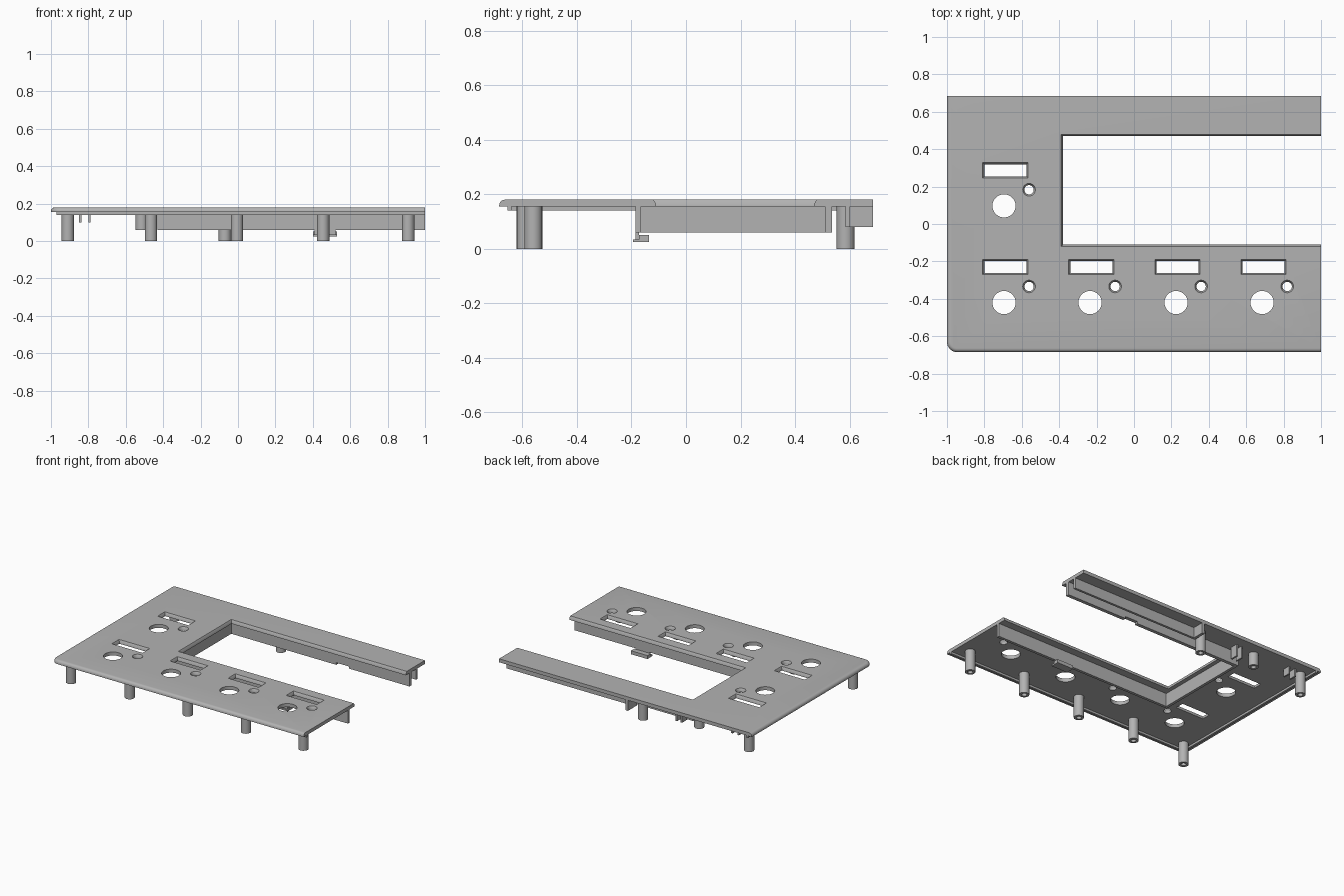
import bpy, bmesh, math
from mathutils import Matrix

old = bpy.data.objects.get("Cube")
if old:
    bpy.data.objects.remove(old)

TOP, UNDER = 0.18, 0.155
BACK = 0.685

grey = bpy.data.materials.new("panel grey")
grey.use_nodes = True
colour = (0.45, 0.45, 0.45, 1)
grey.diffuse_color = colour
grey.node_tree.nodes["Principled BSDF"].inputs["Base Color"].default_value = colour


def finish(name, bm, smooth=False):
    bmesh.ops.recalc_face_normals(bm, faces=bm.faces)
    mesh = bpy.data.meshes.new(name)
    bm.to_mesh(mesh)
    bm.free()
    obj = bpy.data.objects.new(name, mesh)
    bpy.context.collection.objects.link(obj)
    mesh.materials.append(grey)
    if smooth:
        shade(obj)
    return obj


def shade(obj):
    bpy.ops.object.select_all(action='DESELECT')
    obj.select_set(True)
    bpy.context.view_layer.objects.active = obj
    bpy.ops.object.shade_smooth_by_angle(angle=math.radians(35))


def add_box(bm, x0, x1, y0, y1, z0, z1):
    mid = Matrix.Translation(((x0 + x1) / 2, (y0 + y1) / 2, (z0 + z1) / 2))
    size = Matrix.Diagonal((x1 - x0, y1 - y0, z1 - z0, 1))
    return bmesh.ops.create_cube(bm, size=1, matrix=mid @ size)


def boxes(name, *specs):
    bm = bmesh.new()
    for spec in specs:
        add_box(bm, *spec)
    return finish(name, bm)


def loft(bm, rings):
    """Closed solid through a stack of equal-sided rings."""
    loops = [[bm.verts.new(p) for p in ring] for ring in rings]
    n = len(loops[0])
    for a, b in zip(loops, loops[1:]):
        for i in range(n):
            j = (i + 1) % n
            bm.faces.new((a[i], a[j], b[j], b[i]))
    bm.faces.new(loops[0][::-1])
    bm.faces.new(loops[-1])


def circle(x, y, r, z, n=32):
    return [(x + r * math.cos(math.tau * i / n), y + r * math.sin(math.tau * i / n), z)
            for i in range(n)]


def rect(x0, x1, y0, y1, z, grow=0):
    x0, x1, y0, y1 = x0 - grow, x1 + grow, y0 - grow, y1 + grow
    return [(x0, y0, z), (x1, y0, z), (x1, y1, z), (x0, y1, z)]


# Chamfered profile used by cutters: height and growth
CUT = [(0.12, 0), (0.165, 0), (TOP, 0.009), (0.2, 0.009)]

# Face plate, rounded along the front and left edges
bm = bmesh.new()
add_box(bm, -1, 1, -BACK, BACK, UNDER, TOP)
corner = [e for e in bm.edges
          if all(v.co.x < -0.9 and v.co.y < -0.6 for v in e.verts)]
bmesh.ops.bevel(bm, geom=corner, offset=0.055, segments=8, profile=0.5, affect='EDGES')
rounded = [e for e in bm.edges if all(v.co.z > TOP - 0.001 for v in e.verts)
           and not all(v.co.x > 0.99 for v in e.verts)
           and not all(v.co.y > BACK - 0.01 for v in e.verts)]
bmesh.ops.bevel(bm, geom=rounded, offset=0.02, segments=5, profile=0.5, affect='EDGES')
plate = finish("face_plate", bm)

# Cutter for screen opening, slots, button holes and lamp holes
bm = bmesh.new()
loft(bm, [rect(-0.38, 1.2, -0.11, 0.47, z, g) for z, g in CUT])
stations = [(-0.695 + 0.46 * i, -0.42) for i in range(4)] + [(-0.695, 0.097)]
for x, y in stations:
    loft(bm, [rect(x - 0.105, x + 0.12, y + 0.158, y + 0.222, z, g) for z, g in CUT])
    loft(bm, [circle(x, y, 0.062, z) for z in (0.12, 0.2)])
    loft(bm, [circle(x + 0.134, y + 0.086, 0.025 + g, z, 24) for z, g in CUT])
cutter = finish("hole_cutter", bm)
cutter.hide_render = True
mod = plate.modifiers.new("holes", 'BOOLEAN')
mod.operation = 'DIFFERENCE'
mod.solver = 'EXACT'
mod.object = cutter
bpy.context.view_layer.objects.active = plate
bpy.ops.object.modifier_apply(modifier=mod.name)
bpy.data.objects.remove(cutter)
shade(plate)

# Thin locating rim under the front and left edges
boxes("underside_rim",
      (-0.97, 1, -0.655, -0.64, 0.14, UNDER),
      (-0.97, -0.955, -0.64, BACK, 0.14, UNDER))

# Skirt walls around the screen opening
boxes("screen_skirt",
      (-0.43, 1, -0.185, -0.165, 0.06, UNDER),
      (-0.43, -0.41, -0.165, 0.51, 0.06, UNDER),
      (-0.43, 0.42, 0.51, 0.535, 0.06, UNDER),
      (0.42, 0.52, 0.51, 0.535, 0.075, UNDER),
      (0.52, 1, 0.51, 0.535, 0.06, UNDER))

# Rear channel wall with its closing rib
boxes("rear_channel",
      (-0.02, 1, 0.585, 0.602, 0.08, UNDER),
      (-0.02, 0, 0.602, BACK, 0.08, UNDER))

# Hook under the front skirt wall
boxes("cable_hook",
      (0.4, 0.53, -0.195, -0.17, 0.025, 0.035),
      (0.41, 0.52, -0.185, -0.172, 0.03, 0.125),
      (0.4, 0.53, -0.172, -0.135, 0.025, 0.05))

# Small prongs near the back edge
boxes("rear_prongs",
      *[(x, x + 0.012, 0.56, 0.615, z, UNDER)
        for x, z in ((-0.85, 0.1), (-0.8, 0.1), (-0.4, 0.07), (-0.36, 0.07))])


# Screw posts with a blind hole in the end
def post(name, x, y, bottom=0.0):
    bm = bmesh.new()
    r, hole = 0.033, 0.017
    loft(bm, [circle(x, y, hole, 0.1, 20), circle(x, y, hole, bottom, 20),
              circle(x, y, r, bottom, 20), circle(x, y, r, UNDER, 20)])
    finish(name, bm, smooth=True)


post("front_post", -0.91, -0.588)
for x in (-0.465, -0.005, 0.455, 0.91):
    post("front_post", x, -0.56)
for x, bottom in ((-0.91, 0.0), (-0.515, 0.06), (-0.07, 0.0)):
    post("rear_post", x, 0.585, bottom)
